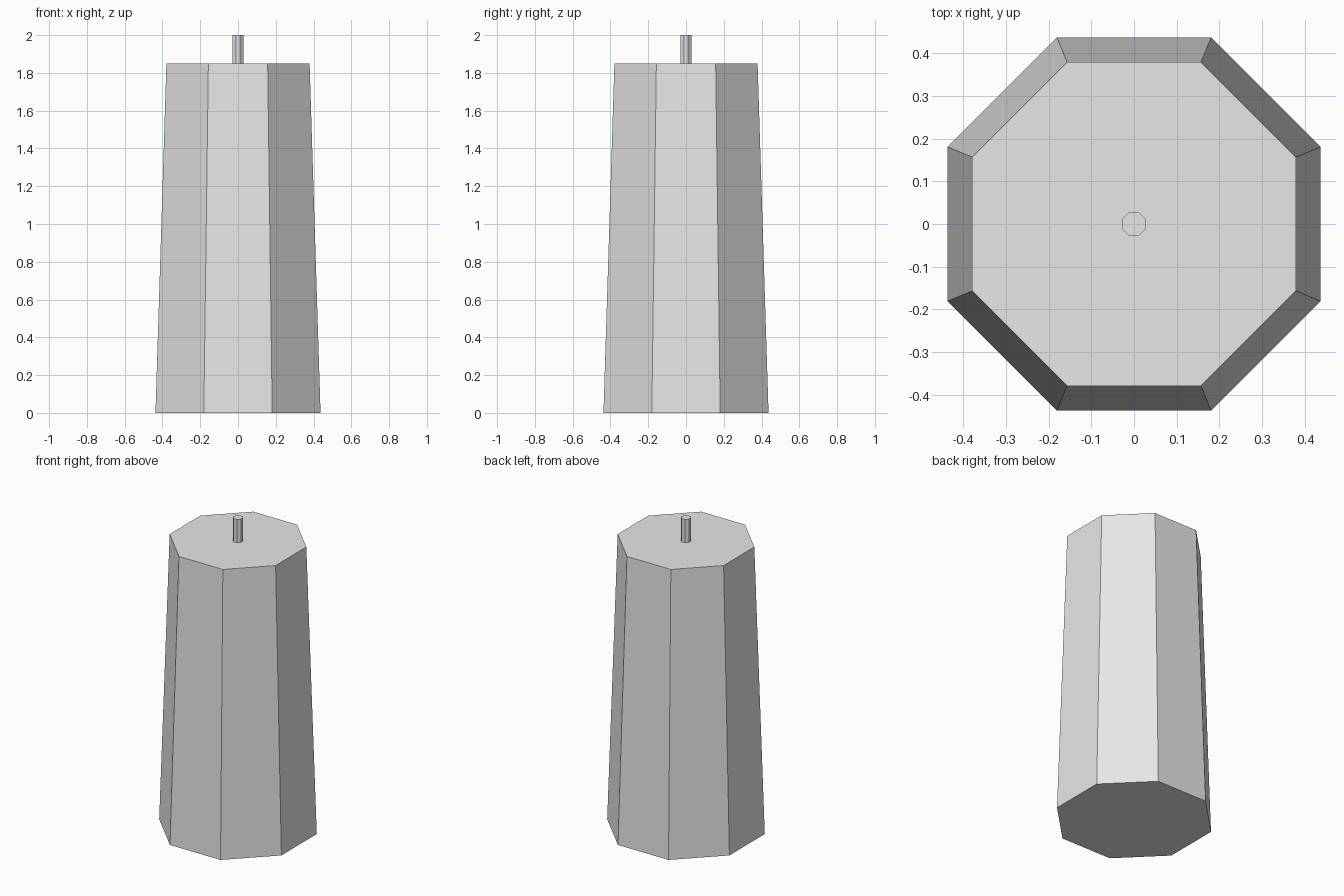
import bpy
from math import cos, pi

default_cube = bpy.data.objects.get("Cube")
if default_cube:
    bpy.data.objects.remove(default_cube, do_unlink=True)

SIDES = 8

# One plain grey for the whole model
grey = bpy.data.materials.new("plain_grey")
grey.use_nodes = True
colour = (0.8, 0.8, 0.8, 1.0)
grey.diffuse_color = colour
grey.node_tree.nodes["Principled BSDF"].inputs["Base Color"].default_value = colour


def octagonal_prism(name, bottom, top, z_low, z_high):
    """Flat-sided frustum; bottom and top are centre-to-flat distances."""
    to_corner = 1 / cos(pi / SIDES)
    bpy.ops.mesh.primitive_cone_add(
        vertices=SIDES,
        radius1=bottom * to_corner,
        radius2=top * to_corner,
        depth=z_high - z_low,
        location=(0, 0, (z_low + z_high) / 2),
        rotation=(0, 0, pi / SIDES),
    )
    part = bpy.context.object
    part.name = name
    part.data.materials.append(grey)
    return part


# Tapered body
octagonal_prism("candle_body", 0.437, 0.379, 0, 1.85)

# Thin straight wick on top
octagonal_prism("wick", 0.028, 0.028, 1.85, 2)
